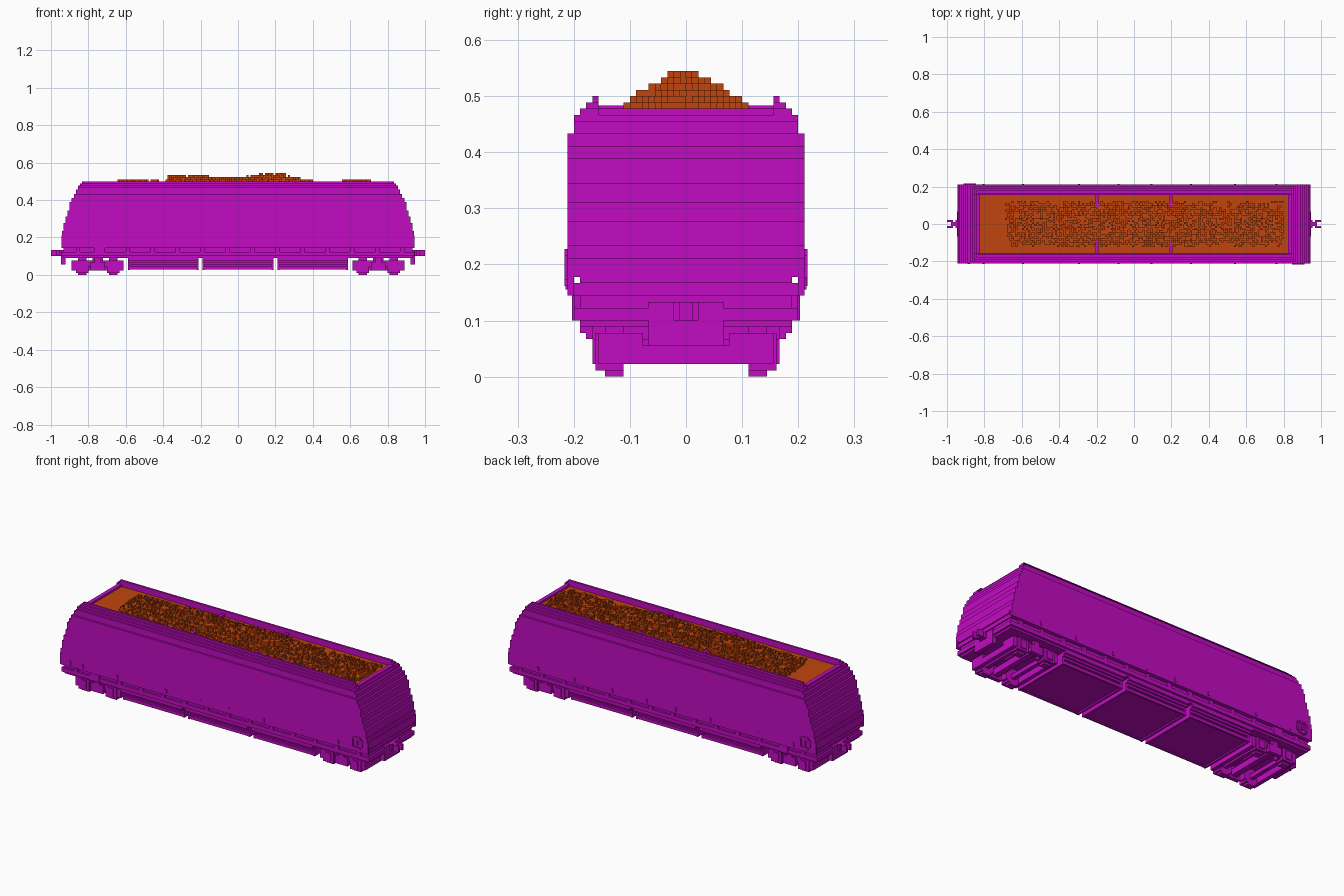
import bpy, bmesh, random
from mathutils import Vector

cube = bpy.data.objects.get("Cube")
if cube:
    bpy.data.objects.remove(cube)

V = 1 / 90          # size of one block; all sizes below are in blocks
random.seed(7)


def material(name, rgb):
    m = bpy.data.materials.new(name)
    m.use_nodes = True
    m.diffuse_color = (*rgb, 1)
    m.node_tree.nodes["Principled BSDF"].inputs["Base Color"].default_value = (*rgb, 1)
    return m


PURPLE = material("magenta paint", (0.54, 0.0035, 0.54))
ORANGE = material("orange load", (0.53, 0.06, 0.004))


def finish(name, bm, mat):
    mesh = bpy.data.meshes.new(name)
    bm.to_mesh(mesh)
    bm.free()
    mesh.materials.append(mat)
    obj = bpy.data.objects.new(name, mesh)
    bpy.context.collection.objects.link(obj)
    return obj


def build(name, boxes, mat=PURPLE):
    """One object from boxes given as (x0, x1, y0, y1, z0, z1)."""
    bm = bmesh.new()
    for x0, x1, y0, y1, z0, z1 in boxes:
        vs = bmesh.ops.create_cube(bm, size=1)["verts"]
        for v in vs:
            v.co = Vector((x0 + (v.co.x + .5) * (x1 - x0),
                           y0 + (v.co.y + .5) * (y1 - y0),
                           z0 + (v.co.z + .5) * (z1 - z0))) * V
    return finish(name, bm, mat)


def slab(hx, hy, z0, z1):
    return (-hx, hx, -hy, hy, z0, z1)


def mirror_y(boxes):
    return boxes + [(a, b, -d, -c, e, f) for a, b, c, d, e, f in boxes]


def mirror_x(boxes):
    return boxes + [(-b, -a, c, d, e, f) for a, b, c, d, e, f in boxes]


# Stepped hopper body, narrowing towards the top at both ends
steps = [(16, 19, 85, 19), (19, 21, 84.6, 19), (21, 25, 84, 19), (25, 28, 83, 19),
         (28, 31, 82, 19), (31, 35, 81, 19), (35, 37, 80, 19), (37, 39, 79, 19),
         (39, 41, 78, 18)]
build("hopper_body", [slab(hx, hy, z0, z1) for z0, z1, hx, hy in steps])

# Rim around the load: side walls step inwards, end walls stay lower
build("side_rims", mirror_y([(-77, 77, 14, 18, 41, 42), (-77, 77, 14, 17, 42, 43),
                             (-76, 76, 14, 16, 43, 44), (-75, 75, 14, 15, 44, 45)]))
build("end_rims", mirror_x([(74, 77, -14, 14, 41, 42), (74, 76, -14, 14, 42, 43)]))
build("cross_ties", mirror_x([(17, 18.5, -14, 14, 42, 43.5)]))

# Lower skirt hanging beside a narrow slot
build("side_skirts", mirror_y([(-85, 85, 18, 19, 13, 16)]))
build("underframe", [slab(85, 17, 15, 16), slab(84.5, 18, 13, 15), slab(84, 17, 11, 13),
                     slab(85, 18, 9, 11), slab(84, 17, 8, 9)])
build("skirt_rivets", mirror_y([(x, x + 1, 19, 19.3, 14, 16)
                                for x in (-80, -73, -54, -27, -8, 8, 27, 48, 68)]))
build("frame_brackets", mirror_y([(x, x + 2, 17, 18, 11, 13)
                                  for x in range(-78, 79, 12)]
                                 + [(-69, -64, 17, 18.3, 9, 13)]))

# Hand wheels at opposite corners
ring = [(-2, 2, 2, 3), (-2, 2, -3, -2), (-3, -2, -2, 2), (2, 3, -2, 2), (-.5, .5, -1, 1)]
wheel_boxes = [(79 + a, 79 + b, -19.5, -19, 17.5 + c, 17.5 + d) for a, b, c, d in ring]
build("hand_wheels", wheel_boxes + [(-b, -a, -d, -c, e, f)
                                    for a, b, c, d, e, f in wheel_boxes])

# Three discharge bins under the floor
bins = []
for cx in (-36, 0, 36):
    for z0, z1, hy in [(7, 9, 17), (6, 7, 16), (5, 6, 15), (3, 5, 14)]:
        bins.append((cx - 17, cx + 17, -hy, hy, z0, z1))
    for s in (-17, 16):
        bins.append((cx + s, cx + s + 1, -15, 15, 2.3, 9))
    bins += mirror_y([(cx - 17, cx + 17, 14, 15, 2.5, 4)])
build("discharge_bins", bins)

# Bogies: stepped wheels, side frames with axle boxes, open middle
disc = [(0, 1, 2), (1, 2, 3), (2, 6, 4), (6, 7, 3), (7, 8, 2)]
wheels, frames = [], []
for ax in (60, 75):
    wheels += mirror_y([(ax - r, ax + r, 10, 13, z0, z1) for z0, z1, r in disc])
    wheels.append((ax - 1, ax + 1, -10, 10, 3, 5))
    frames += mirror_y([(ax - 3, ax + 3, 13, 14.5, 1, 7), (ax - 1.5, ax + 1.5, 14.5, 15, 2, 6)])
frames += mirror_y([(55, 80, 13, 14, 4, 7), (64, 71, 13, 15, 2, 6), (66, 69, 13, 15, 6, 8),
                    (55, 57, 7, 14, 2, 7), (78, 80, 7, 14, 2, 7)])
frames += [(55, 57, -9, 9, 2, 5), (78, 80, -9, 9, 2, 5),
           (66, 69, -13, 13, 3, 6), (65, 70, -4, 4, 6, 8)]
build("bogie_wheels", mirror_x(wheels))
build("bogie_frames", mirror_x(frames))

# End plates and forked couplers
build("end_plates", mirror_x([(83, 85.2, -6, 6, 5, 12)]))
build("couplers", mirror_x([(85, 87, -1, 1, 9, 12), (87, 88, -2, 2, 9, 12),
                            (88, 90, 1, 2, 9, 12), (88, 90, -2, -1, 9, 12),
                            (85, 86, -2, 2, 9, 12)]))

# Flat load surface
build("load_surface", [slab(74, 14, 41, 42)], ORANGE)

# Rough heap: block height follows a crest line and falls off to the sides
crest = [(-62, 1), (-57, 4), (-39, 4), (-37, 2.5), (-33, 6), (-20, 6), (-10, 5), (0, 5),
         (14, 7), (20, 7), (25, 5), (33, 4.3), (40, 2), (47, 2), (51, 4), (63, 4),
         (66, 2), (72, 2)]


def crest_at(x):
    for (xa, ha), (xb, hb) in zip(crest, crest[1:]):
        if xa <= x <= xb:
            return ha + (hb - ha) * (x - xa) / (xb - xa)
    return 0


level = {}
for x in range(-62, 72):
    for y in range(-11, 11):
        fall = 1 - (abs(y + .5) / 11.5) ** 1.4
        h = round(crest_at(x) * fall + random.uniform(-1.3, .5))
        level[x, y] = max(0, min(h, 7))

bm = bmesh.new()


def quad(*pts):
    bm.faces.new([bm.verts.new(Vector(p) * V) for p in pts])


for (x, y), h in level.items():
    if not h:
        continue
    t = 42 + h
    corners = [(x, y), (x + 1, y), (x + 1, y + 1), (x, y + 1)]
    quad(*[(*c, t) for c in corners])
    for i, (dx, dy) in enumerate([(0, -1), (1, 0), (0, 1), (-1, 0)]):
        low = level.get((x + dx, y + dy), 0)
        if low < h:
            a, b = corners[i], corners[(i + 1) % 4]
            quad((*a, 42 + low), (*b, 42 + low), (*b, t), (*a, t))
bmesh.ops.remove_doubles(bm, verts=bm.verts, dist=1e-5)
finish("load_heap", bm, ORANGE)
